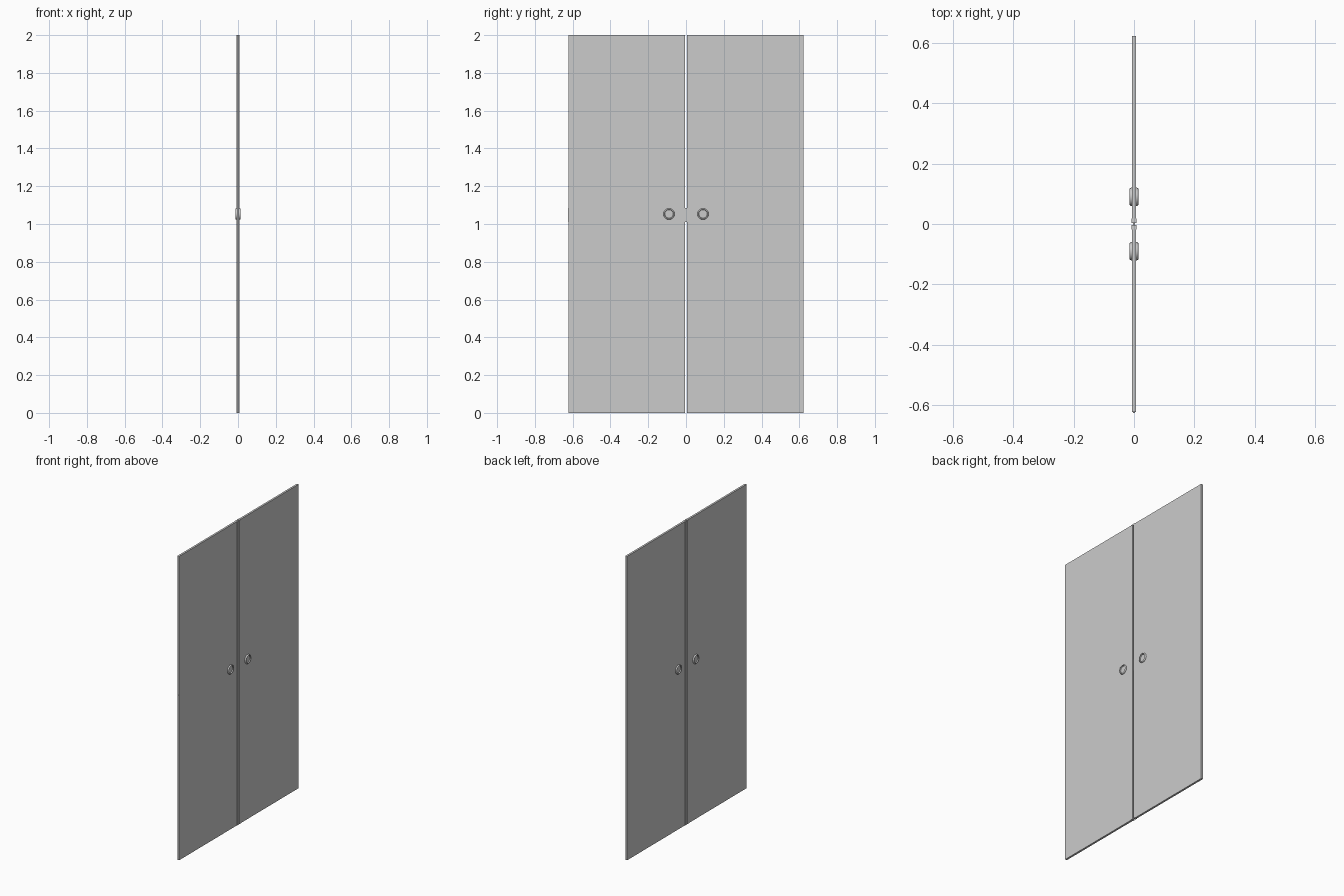
import bpy
import bmesh
import math

cube = bpy.data.objects.get("Cube")
if cube:
    bpy.data.objects.remove(cube, do_unlink=True)

grey = bpy.data.materials.new("light grey")
grey.use_nodes = True
COLOUR = (0.6, 0.6, 0.6, 1)
grey.diffuse_color = COLOUR
grey.node_tree.nodes["Principled BSDF"].inputs["Base Color"].default_value = COLOUR


def finish(name, bm):
    bmesh.ops.recalc_face_normals(bm, faces=bm.faces)
    mesh = bpy.data.meshes.new(name)
    bm.to_mesh(mesh)
    bm.free()
    mesh.materials.append(grey)
    obj = bpy.data.objects.new(name, mesh)
    bpy.context.collection.objects.link(obj)
    return obj


def box(name, half_x, y0, y1, z0, z1):
    bm = bmesh.new()
    bmesh.ops.create_cube(bm, size=1)
    for v in bm.verts:
        v.co.x *= 2 * half_x
        v.co.y = y0 if v.co.y < 0 else y1
        v.co.z = z0 if v.co.z < 0 else z1
    return finish(name, bm)


def round_pull(name, y, z, side):
    # lathed rim around a shallow dished centre
    profile = [(0.0065, 0.030), (0.010, 0.030), (0.013, 0.0285), (0.0145, 0.026),
               (0.0145, 0.024), (0.012, 0.0225), (0.008, 0.022), (0.008, 0)]
    bm = bmesh.new()
    verts = [bm.verts.new((side * x, y, z + r)) for x, r in profile]
    edges = [bm.edges.new(pair) for pair in zip(verts, verts[1:])]
    bmesh.ops.spin(bm, geom=verts + edges, cent=(0, y, z), axis=(1, 0, 0),
                   angle=math.tau, steps=32)
    bmesh.ops.remove_doubles(bm, verts=bm.verts, dist=0.0001)
    obj = finish(name, bm)
    # keep the dish facing outwards
    facing = min(obj.data.polygons, key=lambda p: (p.center.y - y) ** 2 + (p.center.z - z) ** 2)
    if facing.normal.x * side < 0:
        obj.data.flip_normals()
    bpy.ops.object.select_all(action="DESELECT")
    obj.select_set(True)
    bpy.context.view_layer.objects.active = obj
    bpy.ops.object.shade_smooth_by_angle(angle=math.radians(40))


for label, s in (("rear", 1), ("front", -1)):
    # door leaf and its meeting strip
    y0, y1 = sorted((s * 0.017, s * 0.622))
    box(label + "_door_leaf", 0.0065, y0, y1, 0, 2)
    y0, y1 = sorted((s * 0.004, s * 0.018))
    box(label + "_meeting_strip", 0.009, y0, y1, 0, 2)
    # pulls on both faces
    for face, side in (("left", 1), ("right", -1)):
        round_pull(f"{label}_{face}_pull", s * 0.09, 1.053, side)

# latch plates on the outer edge and in the seam
box("edge_latch_plate", 0.004, -0.625, -0.622, 1.01, 1.085)
box("seam_latch_plate", 0.004, -0.004, 0.004, 1.01, 1.085)
